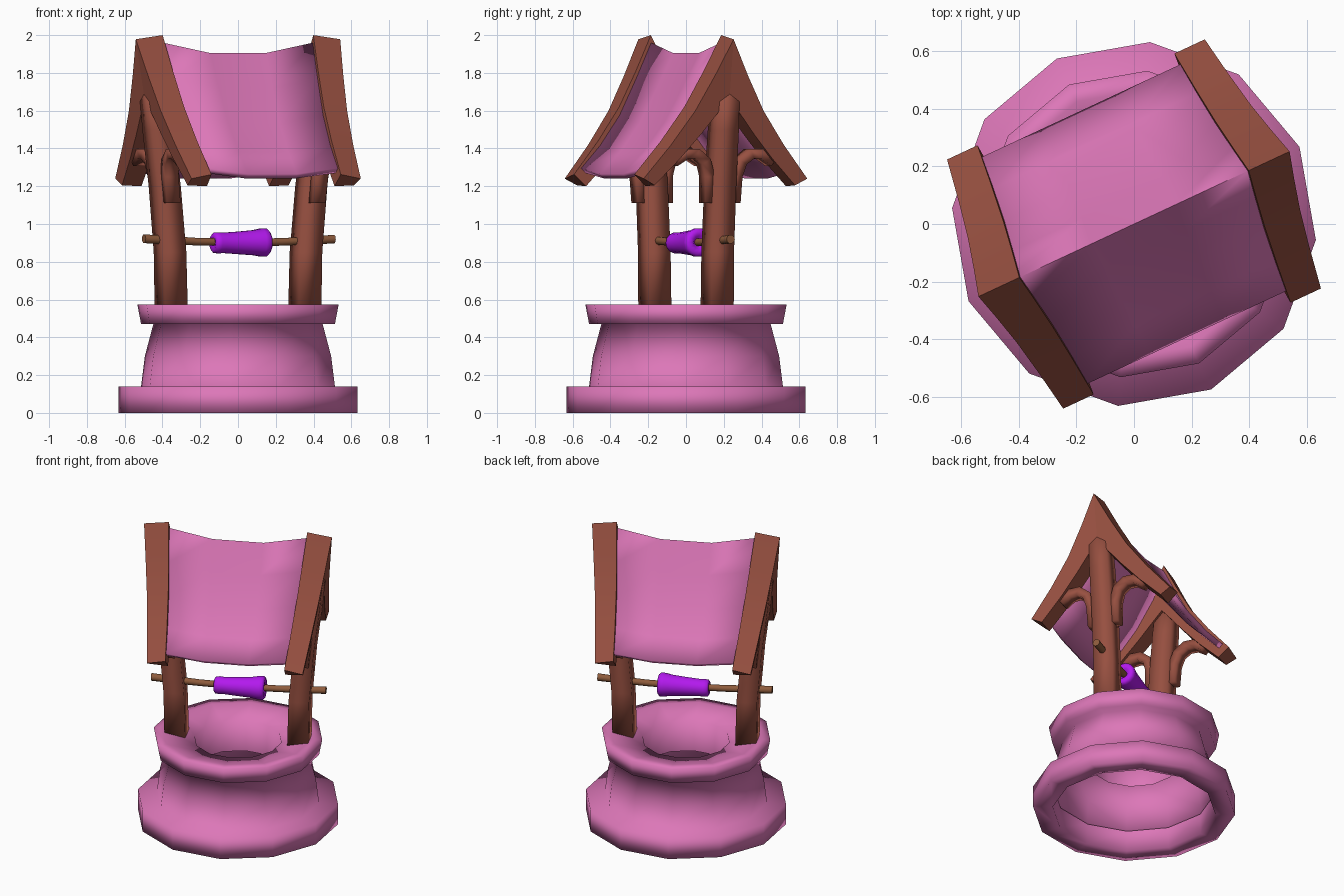
import bpy, bmesh
from math import sin, cos, pi, radians

if "Cube" in bpy.data.objects:
    bpy.data.objects.remove(bpy.data.objects["Cube"])

TURN = radians(25)  # the whole well is turned about z


def material(name, rgb):
    m = bpy.data.materials.new(name)
    m.diffuse_color = (*rgb, 1)
    m.use_nodes = True
    m.node_tree.nodes["Principled BSDF"].inputs["Base Color"].default_value = m.diffuse_color
    return m


PINK = material("pink_stone", (0.72, 0.185, 0.48))
WOOD = material("wood", (0.31, 0.08, 0.052))
AXLE = material("axle_wood", (0.27, 0.105, 0.045))
PURPLE = material("purple", (0.45, 0.01, 0.85))


def loft(name, rings, mat, ends="cap", ring_closed=True, angle=35):
    """Skin a row of equal rings; ends: cap or open."""
    bm = bmesh.new()
    rows = [[bm.verts.new(p) for p in ring] for ring in rings]
    n = len(rows[0])
    for a, b in zip(rows, rows[1:]):
        for i in range(n if ring_closed else n - 1):
            j = (i + 1) % n
            bm.faces.new((a[i], a[j], b[j], b[i]))
    if ends == "cap":
        bm.faces.new(rows[0])
        bm.faces.new(rows[-1])
    bmesh.ops.recalc_face_normals(bm, faces=bm.faces)
    me = bpy.data.meshes.new(name)
    bm.to_mesh(me)
    bm.free()
    me.materials.append(mat)
    ob = bpy.data.objects.new(name, me)
    bpy.context.collection.objects.link(ob)
    ob.rotation_euler.z = TURN
    bpy.ops.object.select_all(action="DESELECT")
    ob.select_set(True)
    bpy.context.view_layer.objects.active = ob
    bpy.ops.object.shade_smooth_by_angle(angle=radians(angle))
    return ob


def lathe_z(profile, n):
    return [[(r * cos(2 * pi * i / n), r * sin(2 * pi * i / n), z) for i in range(n)]
            for r, z in profile]


def lathe_x(profile, n):
    return [[(x, r * cos(2 * pi * i / n), zc + r * sin(2 * pi * i / n)) for i in range(n)]
            for x, r, zc in profile]


# Twelve-sided stone base: a shell with foot, tapered wall, rim and a short well shaft
base = loft("well_base", lathe_z([
    (0.505, 0.14), (0.51, 0.0), (0.635, 0.0), (0.635, 0.14), (0.515, 0.14), (0.495, 0.30),
    (0.45, 0.47), (0.515, 0.47), (0.535, 0.575), (0.47, 0.575), (0.275, 0.535),
    (0.275, 0.33)], 12), PINK, ends="open", angle=120)
if max(base.data.polygons, key=lambda f: f.center.z).normal.z < 0:
    base.data.flip_normals()


def lean(z, top, low):
    """Distance from the middle at height z; the frames lean outward."""
    return low + (top - low) * (z - 1.23) / 0.77


# Roof sheet, sagging between the two frames
half = [(0.0, 1.96), (0.095, 1.77), (0.20, 1.575), (0.32, 1.415), (0.435, 1.295)]
profile = [(-v, z) for v, z in half[:0:-1]] + half
rows = []
for k in (-1, -0.37, 0.37, 1):
    row = []
    for v, z in profile:
        sag = 0 if abs(k) == 1 else 0.03 + 0.025 * (z - 1.3) / 0.66
        row.append((k * lean(z, 0.442, 0.376), v, z - sag))
    rows.append(row)
roof = loft("roof", rows, PINK, ends="open", ring_closed=False)
if sum(f.normal.z for f in roof.data.polygons) < 0:
    roof.data.flip_normals()
solid = roof.modifiers.new("thickness", "SOLIDIFY")
solid.thickness = 0.035
solid.offset = -1

# Rafter outline: upper and lower (v, z) along each arm
upper = [(0.0, 2.0), (0.095, 1.81), (0.20, 1.62), (0.33, 1.44), (0.478, 1.262)]
lower = [(0.0, 1.66), (0.07, 1.575), (0.155, 1.47), (0.27, 1.34), (0.41, 1.20)]
# Brace centre line with its across direction
brace = [(0.075, 1.11, 1, 0), (0.08, 1.25, 1, 0), (0.105, 1.33, 0.85, -0.5),
         (0.16, 1.372, 0.4, -0.92), (0.225, 1.37, -0.25, -0.97), (0.29, 1.33, -0.6, -0.8)]

for side, end in ((-1, "left"), (1, "right")):
    # Square post leaning outward at the top
    rings = []
    for z, u, h in ((0.54, 0.39, 0.066), (0.85, 0.397, 0.065),
                    (1.2, 0.428, 0.064), (1.5, 0.468, 0.062), (1.74, 0.50, 0.055)):
        rings.append([(side * u + a * h, b * h, z)
                      for a, b in ((-1, -1), (1, -1), (1, 1), (-1, 1))])
    loft(end + "_post", rings, WOOD, angle=120)

    for face, where in ((-1, "front"), (1, "back")):
        # Curved rafter arm
        rings = []
        for (v1, z1), (v2, z2) in zip(upper, lower):
            rings.append([
                (side * lean(z1, 0.44, 0.375), face * v1, z1),
                (side * lean(z1, 0.597, 0.49), face * v1, z1 - 0.022),
                (side * lean(z2, 0.59, 0.49), face * v2, z2 + 0.005),
                (side * lean(z2, 0.44, 0.375), face * v2, z2)])
        loft(f"{end}_{where}_rafter", rings, WOOD)

        # Curved brace from the post to the rafter
        rings = []
        for v, z, dv, dz in brace:
            u, w, t = 0.432 + 0.10 * (z - 1.2), 0.04, 0.028
            rings.append([(side * u + a * w, face * (v + b * t * dv), z + b * t * dz)
                          for a, b in ((-1, -1), (1, -1), (1, 1), (-1, 1))])
        loft(f"{end}_{where}_brace", rings, WOOD, angle=120)

# Slightly crooked axle
loft("axle", lathe_x([(-0.55, 0.024, 0.922), (-0.46, 0.024, 0.917), (-0.25, 0.021, 0.907),
                      (0.0, 0.021, 0.902), (0.25, 0.021, 0.905), (0.46, 0.022, 0.914),
                      (0.56, 0.024, 0.92)], 10), AXLE, angle=60)

# Rope drum, wider at the right end
loft("rope_drum", lathe_x([
    (-0.142, 0.020, 0.90), (-0.149, 0.042, 0.90), (-0.138, 0.055, 0.90),
    (-0.115, 0.057, 0.90), (-0.09, 0.055, 0.90), (0.0, 0.061, 0.90), (0.09, 0.068, 0.901),
    (0.135, 0.076, 0.902), (0.16, 0.077, 0.902), (0.174, 0.062, 0.902),
    (0.171, 0.035, 0.902), (0.15, 0.020, 0.902)], 14), PURPLE, angle=60)
